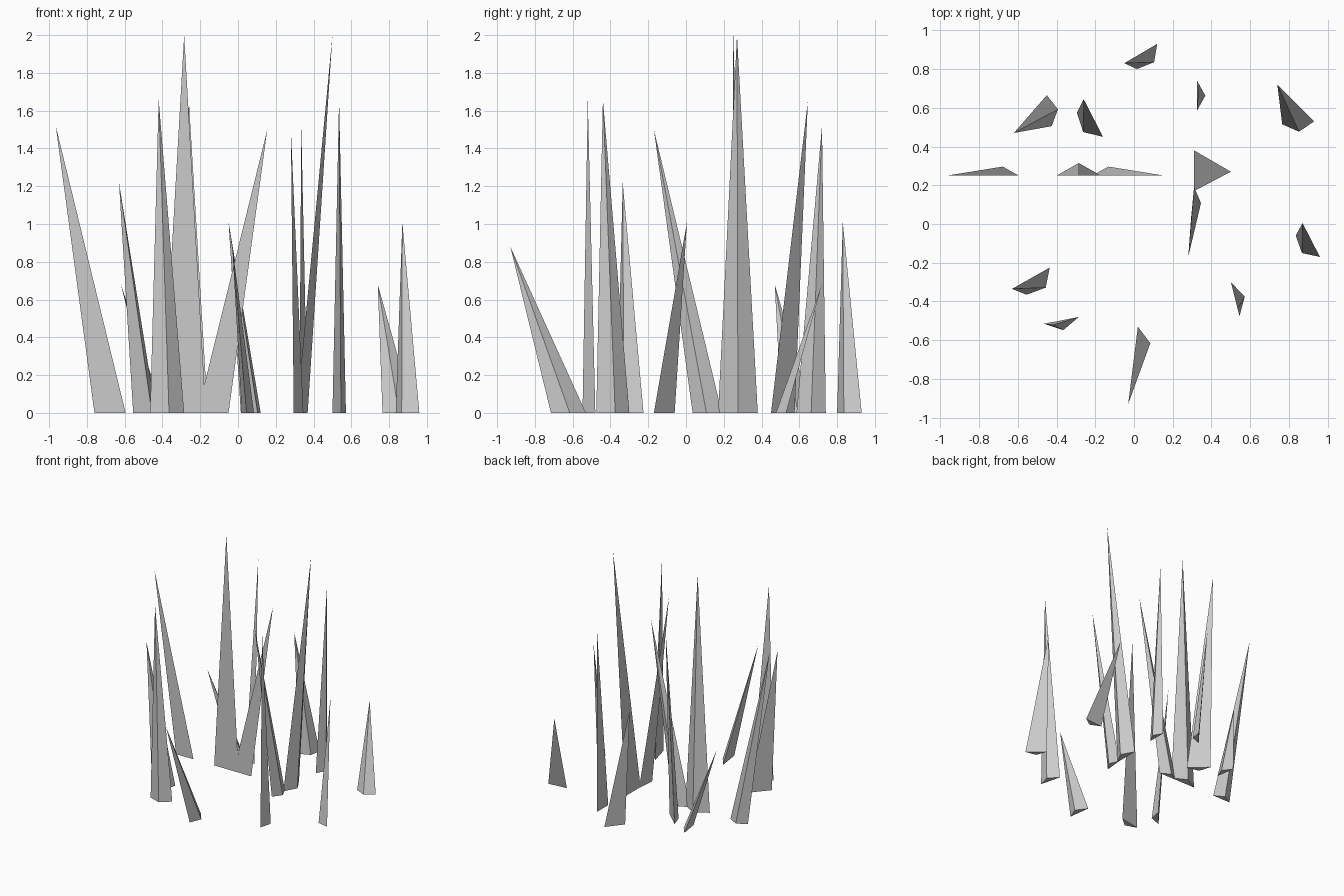
import bpy
from mathutils import Vector

RIDGE = 0.28  # ridge depth relative to blade width


def blade(name, left, right, tip):
    """Three-sided blade: flat back from left to right, ridge on the other side, one tip."""
    l, r = Vector((*left, 0)), Vector((*right, 0))
    d = r - l
    ridge = (l + r) / 2 + Vector((-d.y, d.x, 0)) * RIDGE
    mesh = bpy.data.meshes.new(name)
    mesh.from_pydata([l, r, ridge, Vector(tip)], [],
                     [(0, 2, 1), (0, 1, 3), (1, 2, 3), (2, 0, 3)])
    bpy.context.collection.objects.link(bpy.data.objects.new(name, mesh))


# base edge start, base edge end, tip
clumps = {
    # clump facing the front
    "front_clump": [
        ((-.76, .25), (-.595, .25), (-.965, .25, 1.52)),
        ((-.40, .25), (-.17, .25), (-.285, .25, 2.0)),
        ((-.215, .25), (-.05, .25), (.155, .25, 1.50))],
    # clump turned sideways
    "side_clump": [
        ((.325, .74), (.325, .585), (.335, .72, 1.52)),
        ((.31, .38), (.31, .17), (.50, .27, 2.0)),
        ((.31, .19), (.295, .035), (.28, -.17, 1.50))],
    # scattered blades behind
    "back_blade": [
        ((.12, .93), (.015, .80), (-.05, .83, 1.01)),
        ((-.45, .665), (-.425, .505), (-.62, .47, .68)),
        ((-.16, .45), (-.295, .575), (-.26, .645, 1.65)),
        ((.93, .53), (.765, .515), (.74, .72, .68))],
    # scattered blades in front
    "front_blade": [
        ((.96, -.17), (.835, -.06), (.87, .005, 1.01)),
        ((-.435, -.225), (-.555, -.365), (-.63, -.335, 1.22)),
        ((-.285, -.48), (-.465, -.515), (-.42, -.52, 1.66)),
        ((.50, -.30), (.545, -.475), (.535, -.44, 1.66)),
        ((.02, -.53), (.045, -.715), (-.03, -.93, .88))],
}

for name, blades in clumps.items():
    for i, spec in enumerate(blades, 1):
        blade(f"grass_{name}_{i}", *spec)
